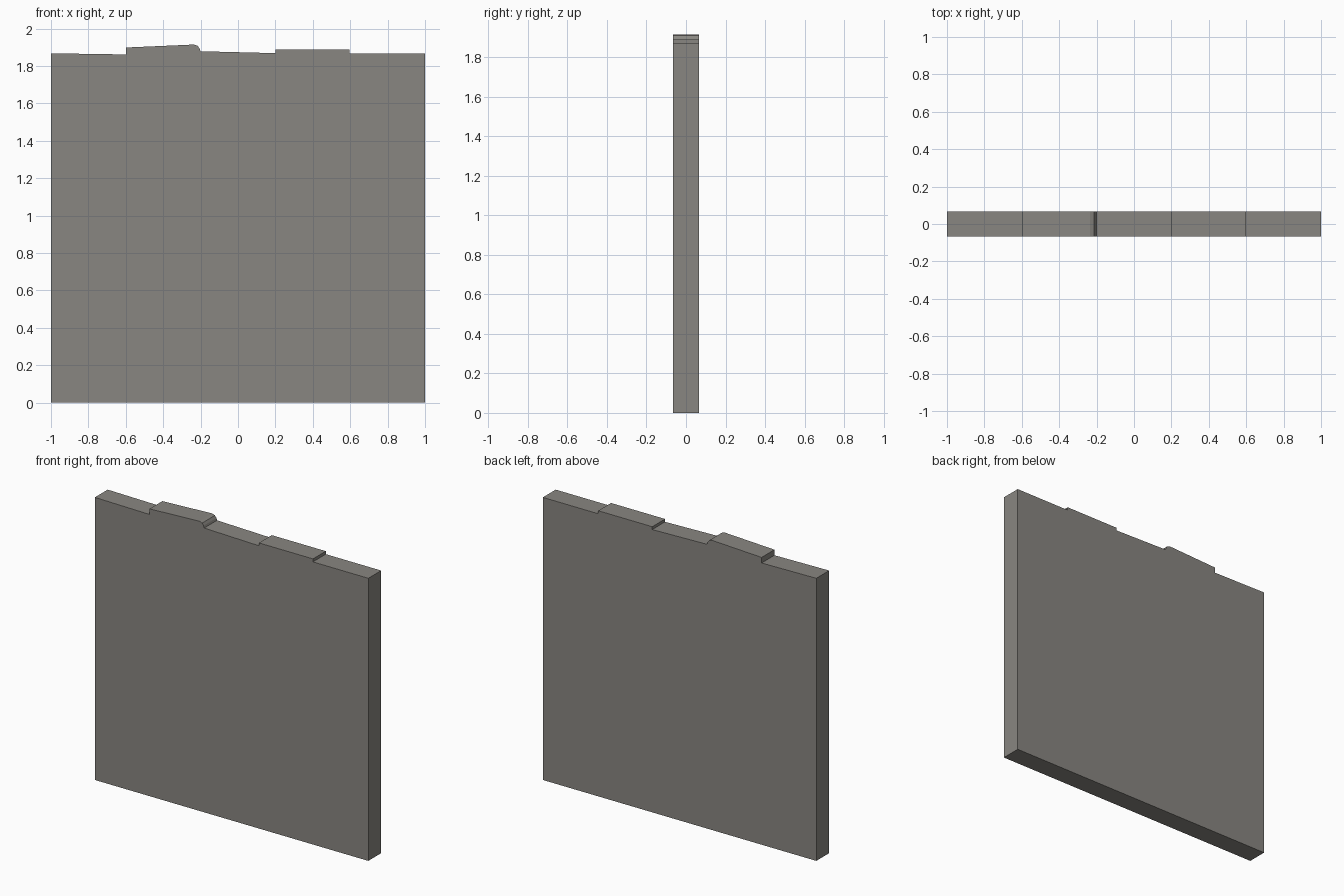
import bpy, bmesh

if "Cube" in bpy.data.objects:
    bpy.data.objects.remove(bpy.data.objects["Cube"])

HALF = 0.067  # half the wall thickness

# single stone-grey colour
grey = bpy.data.materials.new("stone_grey")
grey.diffuse_color = (0.25, 0.24, 0.22, 1.0)
grey.use_nodes = True
grey.node_tree.nodes["Principled BSDF"].inputs["Base Color"].default_value = grey.diffuse_color

# wall outline in x, z: straight sides and an uneven stepped top
profile = [
    (-1, 0), (1, 0), (1, 1.868),
    (0.595, 1.868), (0.595, 1.888), (0.2, 1.888), (0.2, 1.869),
    (-0.2, 1.879), (-0.205, 1.893), (-0.215, 1.908), (-0.235, 1.915),
    (-0.6, 1.899), (-0.6, 1.862), (-1, 1.868),
]

# slab extruded through its thickness
bm = bmesh.new()
face = bm.faces.new([bm.verts.new((x, -HALF, z)) for x, z in profile])
ext = bmesh.ops.extrude_face_region(bm, geom=[face], use_keep_orig=True)
for v in ext["geom"]:
    if isinstance(v, bmesh.types.BMVert):
        v.co.y = HALF
bmesh.ops.recalc_face_normals(bm, faces=bm.faces)

mesh = bpy.data.meshes.new("wall_slab")
bm.to_mesh(mesh)
bm.free()
mesh.materials.append(grey)
wall = bpy.data.objects.new("wall_slab", mesh)
bpy.context.collection.objects.link(wall)
